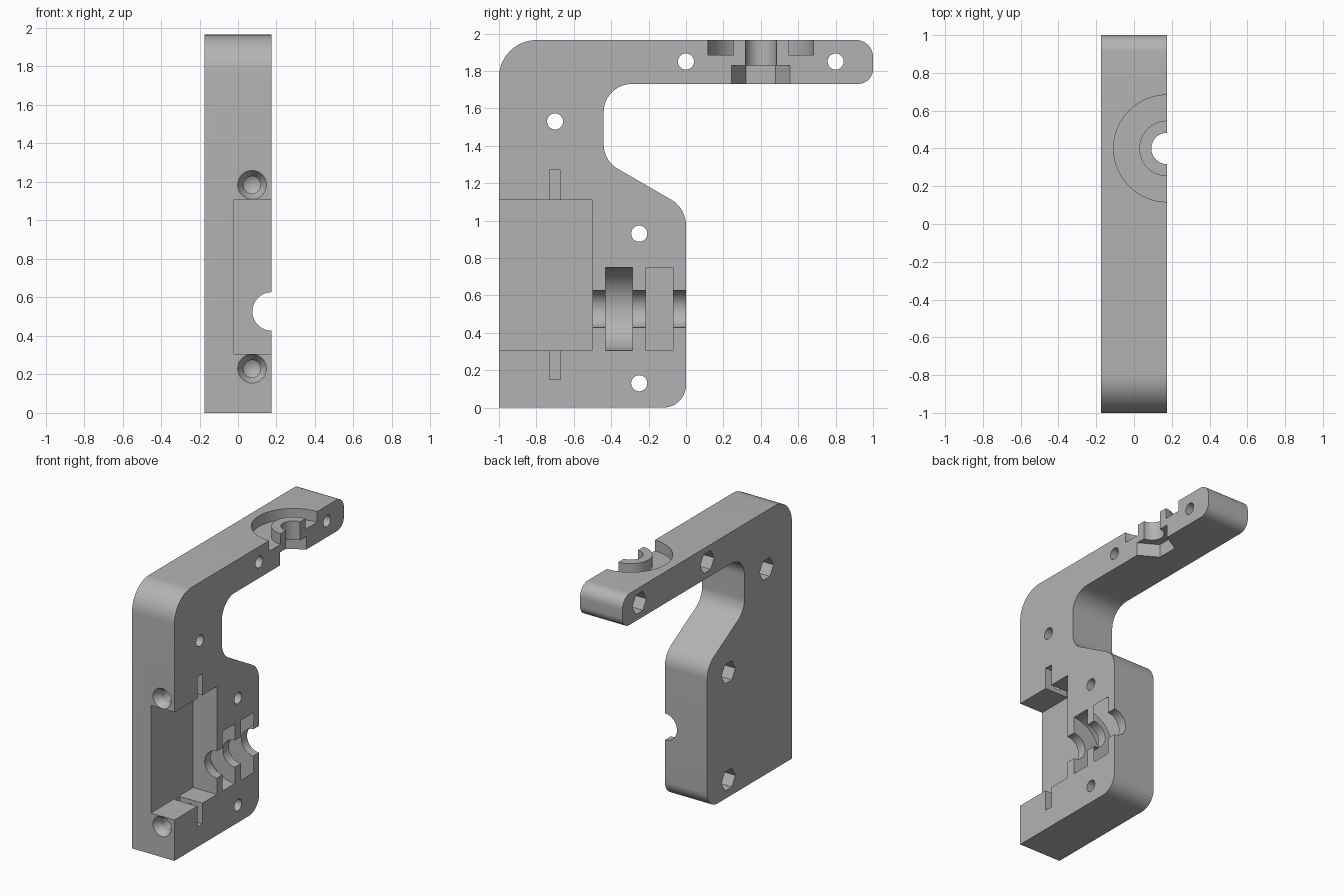
import bpy, bmesh
from math import cos, sin, pi, tan
from mathutils import Vector, Matrix

cube = bpy.data.objects.get("Cube")
if cube:
    bpy.data.objects.remove(cube, do_unlink=True)

HALF = 0.175      # half thickness in x
TOP = 1.965
grey = bpy.data.materials.new("plain_grey")
grey.use_nodes = True
COLOUR = (0.45, 0.45, 0.45, 1)
grey.diffuse_color = COLOUR
grey.node_tree.nodes["Principled BSDF"].inputs["Base Color"].default_value = COLOUR


def make(name, bm):
    bmesh.ops.recalc_face_normals(bm, faces=bm.faces)
    mesh = bpy.data.meshes.new(name)
    bm.to_mesh(mesh)
    bm.free()
    mesh.materials.append(grey)
    ob = bpy.data.objects.new(name, mesh)
    bpy.context.collection.objects.link(ob)
    return ob


def fillet(corners, steps=14):
    """Round each (y, z, radius) corner of a closed outline."""
    out = []
    for i, (y, z, r) in enumerate(corners):
        p = Vector((y, z))
        if r == 0:
            out.append(p)
            continue
        a = (Vector(corners[i - 1][:2]) - p).normalized()
        b = (Vector(corners[(i + 1) % len(corners)][:2]) - p).normalized()
        half = a.angle(b) / 2
        c = p + (a + b).normalized() * (r / sin(half))
        s = p + a * (r / tan(half)) - c
        turn = (p + b * (r / tan(half)) - c).angle_signed(s)
        for k in range(steps + 1):
            t = turn * k / steps
            out.append(c + Vector((s.x * cos(t) - s.y * sin(t),
                                   s.x * sin(t) + s.y * cos(t))))
    return out


def lathe(name, profile, axis, at, sides=64, closed=False):
    """Revolve (radius, height) points about an axis through a point."""
    bm = bmesh.new()
    rings = [[bm.verts.new((r * cos(2 * pi * k / sides), r * sin(2 * pi * k / sides), h))
              for k in range(sides)] if r else [bm.verts.new((0, 0, h))] * sides
             for r, h in profile]
    pairs = list(zip(rings, rings[1:]))
    if closed:
        pairs.append((rings[-1], rings[0]))
    for lo, hi in pairs:
        for k in range(sides):
            j = (k + 1) % sides
            quad = dict.fromkeys((lo[k], lo[j], hi[j], hi[k]))
            bm.faces.new(list(quad))
    # columns: where local x, y and z (the axis) point
    frames = {"x": ((0, 1, 0), (0, 0, 1), (1, 0, 0)),
              "y": ((0, 0, 1), (1, 0, 0), (0, 1, 0)),
              "z": ((0, 1, 0), (-1, 0, 0), (0, 0, 1))}
    rot = Matrix(frames[axis]).transposed().to_4x4()
    bm.transform(Matrix.Translation(at) @ rot)
    return make(name, bm)


def rod(name, r, a, b, axis, at, sides=64):
    return lathe(name, [(0, a), (r, a), (r, b), (0, b)], axis, at, sides)


def box(name, lo, hi):
    bm = bmesh.new()
    bmesh.ops.create_cube(bm, size=1)
    lo, hi = Vector(lo), Vector(hi)
    bm.transform(Matrix.Translation((lo + hi) / 2) @ Matrix.Diagonal((*(hi - lo), 1)))
    return make(name, bm)


# Bracket plate: rounded side outline pushed through the thickness
outline = fillet([(-1, 0, 0), (0, 0, 0.12), (0, 1.066, 0.16), (-0.44, 1.32, 0.15),
                  (-0.44, 1.73, 0.15), (1, 1.73, 0.08), (1, TOP, 0.09), (-1, TOP, 0.2)])
bm = bmesh.new()
face = bm.faces.new([bm.verts.new((-HALF, p.x, p.y)) for p in outline])
side = bmesh.ops.extrude_face_region(bm, geom=[face])["geom"]
bmesh.ops.translate(bm, vec=(2 * HALF, 0, 0),
                    verts=[v for v in side if isinstance(v, bmesh.types.BMVert)])
bracket = make("bracket_half", bm)

cutters = []
# Bolt holes with hexagonal nut recesses on the outer side
for y, z in [(-0.7, 1.53), (0, 1.85), (0.8, 1.85), (-0.25, 0.93), (-0.25, 0.13)]:
    cutters.append(rod("bolt_hole", 0.043, -0.3, 0.3, "x", (0, y, z), 32))
    cutters.append(rod("nut_recess", 0.082, -0.3, -HALF + 0.09, "x", (0, y, z), 6))

# Motor pocket, nut slots and countersunk front screw holes
cutters.append(box("motor_pocket", (-0.02, -1.2, 0.305), (0.3, -0.5, 1.11)))
for z0, z1, zc in [(1.0, 1.27, 1.185), (0.15, 0.4, 0.23)]:
    cutters.append(box("nut_slot", (-0.01, -0.73, z0), (0.3, -0.67, z1)))
    cutters.append(lathe("screw_hole", [(0, -1.1), (0.075, -1.1), (0.075, -1), (0.045, -0.95),
                                        (0.045, -0.58), (0, -0.55)], "y", (0.073, 0, zc), 32))

# Shaft channel and two bearing seats
cutters.append(rod("shaft_channel", 0.1, -0.6, 0.1, "y", (HALF, 0, 0.527)))
for y0, y1 in [(-0.43, -0.287), (-0.215, -0.07)]:
    cutters.append(rod("bearing_seat", 0.2225, y0, y1, "y", (HALF, 0, 0.527)))

# Ring groove, centre hole and hexagonal recess in the arm
hub = (HALF, 0.4, 0)
cutters.append(lathe("ring_groove", [(0.147, 1.885), (0.283, 1.885), (0.283, 2.1), (0.147, 2.1)],
                     "z", hub, 64, True))
cutters.append(rod("hub_hole", 0.083, 1.6, 2.1, "z", hub))
cutters.append(rod("hub_recess", 0.157, 1.6, 1.828, "z", hub, 6))

bpy.context.view_layer.objects.active = bracket
for cutter in cutters:
    mod = bracket.modifiers.new(cutter.name, "BOOLEAN")
    mod.operation = "DIFFERENCE"
    mod.solver = "EXACT"
    mod.object = cutter
    bpy.ops.object.modifier_apply(modifier=mod.name)
    bpy.data.objects.remove(cutter, do_unlink=True)

bpy.ops.object.select_all(action="DESELECT")
bracket.select_set(True)
bpy.ops.object.shade_smooth_by_angle(angle=pi / 6)
